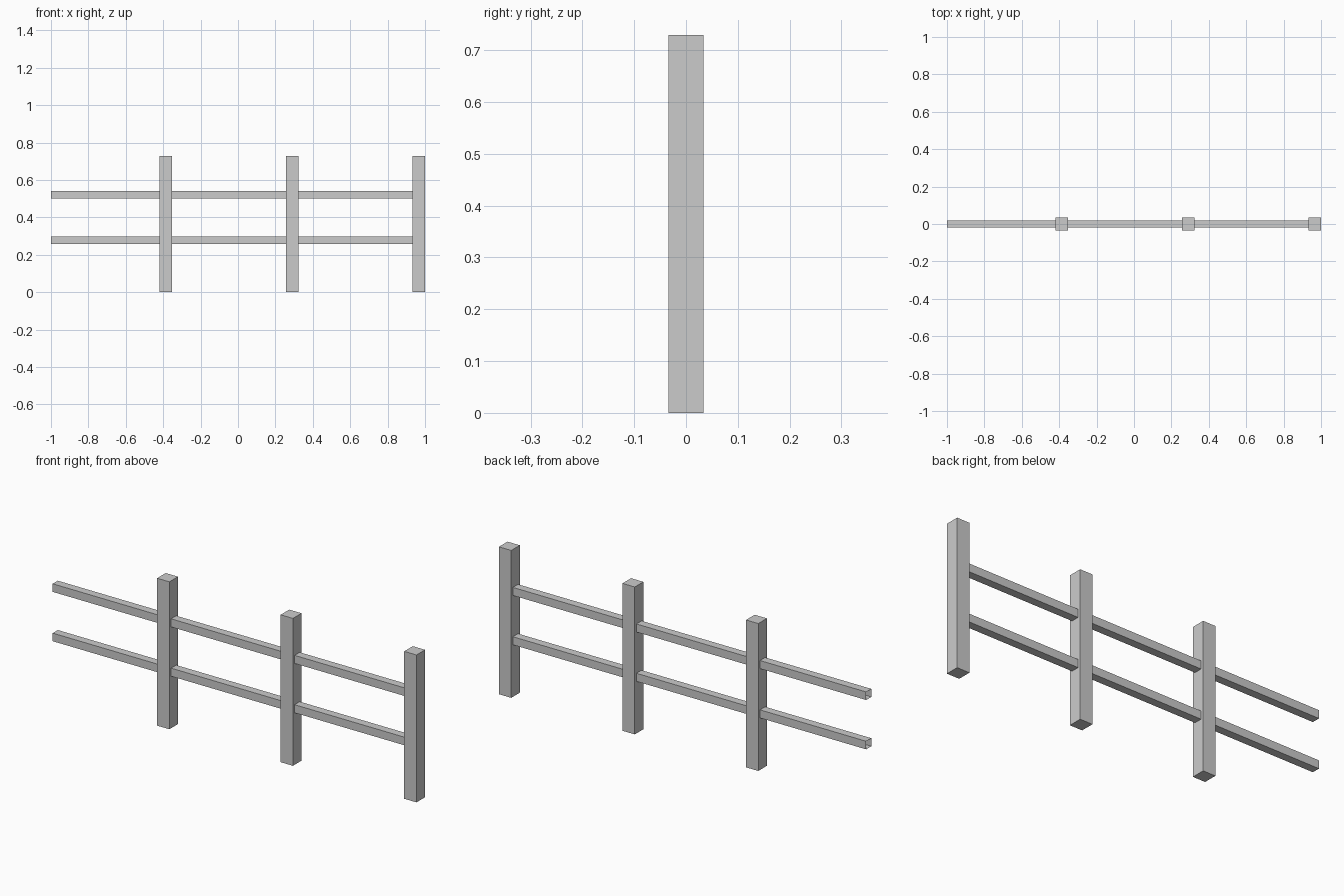
import bpy
import bmesh
from mathutils import Matrix, Vector

if "Cube" in bpy.data.objects:
    bpy.data.objects.remove(bpy.data.objects["Cube"])


def box(name, lo, hi, open_left=False):
    lo, hi = Vector(lo), Vector(hi)
    bm = bmesh.new()
    bmesh.ops.create_cube(bm, size=1, matrix=Matrix.LocRotScale((lo + hi) / 2, None, hi - lo))
    bm.normal_update()
    if open_left:
        ends = [f for f in bm.faces if f.normal.x < -0.9]
        bmesh.ops.delete(bm, geom=ends, context='FACES')
    mesh = bpy.data.meshes.new(name)
    bm.to_mesh(mesh)
    bm.free()
    obj = bpy.data.objects.new(name, mesh)
    bpy.context.collection.objects.link(obj)
    return obj


HALF = 0.0335        # half post width
HEIGHT = 0.729

# Upright posts, evenly spaced from the right end
for i in range(3):
    x = 1 - HALF - i * 0.676
    box(f"fence_post_{i + 1}", (x - HALF, -HALF, 0), (x + HALF, HALF, HEIGHT))

# Two rails running through the posts, hollow at the free left end
for name, z in (("lower_rail", 0.277), ("upper_rail", 0.521)):
    box(name, (-1, -0.02, z - 0.02), (1 - HALF, 0.02, z + 0.02), open_left=True)
